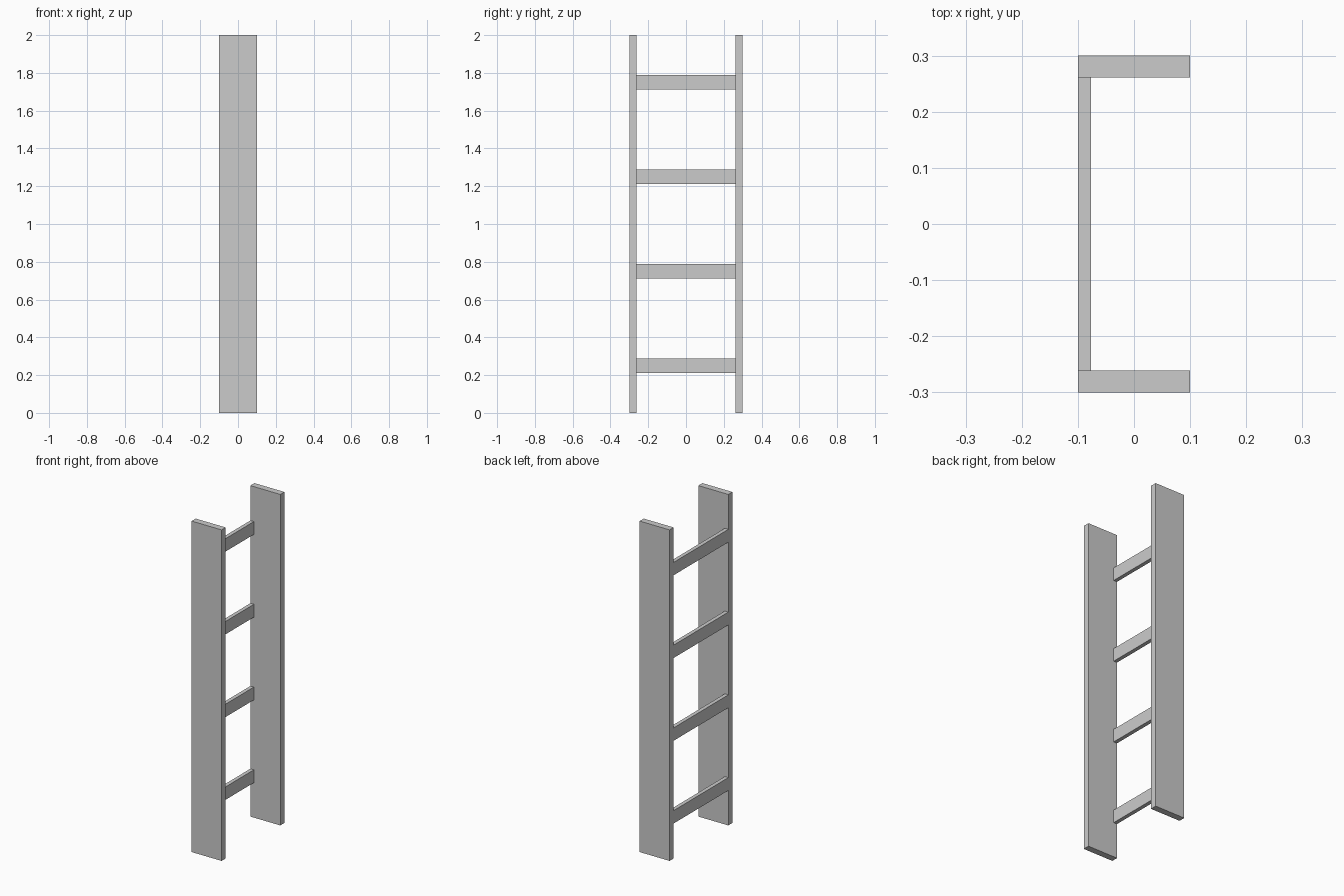
import bpy

if "Cube" in bpy.data.objects:
    bpy.data.objects.remove(bpy.data.objects["Cube"])


def box(name, x, y, z):
    """Box spanning the given (min, max) ranges."""
    spans = (x, y, z)
    bpy.ops.mesh.primitive_cube_add(size=1, location=[(a + b) / 2 for a, b in spans])
    obj = bpy.context.object
    obj.name = name
    obj.scale = [b - a for a, b in spans]
    bpy.ops.object.transform_apply(location=False, rotation=False, scale=True)
    return obj


W, D, H = 0.1, 0.3, 2.0   # half width, half depth, height
INNER = 0.261             # inner face of the side panels

# Tall side panels
box("side_panel_front", (-W, W), (-D, -INNER), (0, H))
box("side_panel_back", (-W, W), (INNER, D), (0, H))

# Cross slats flush with the left edge of the panels
for i in range(4):
    zc = 0.25 + 0.5 * i
    box(f"cross_slat_{i + 1}", (-W, -0.0765), (-INNER, INNER), (zc - 0.039, zc + 0.039))
